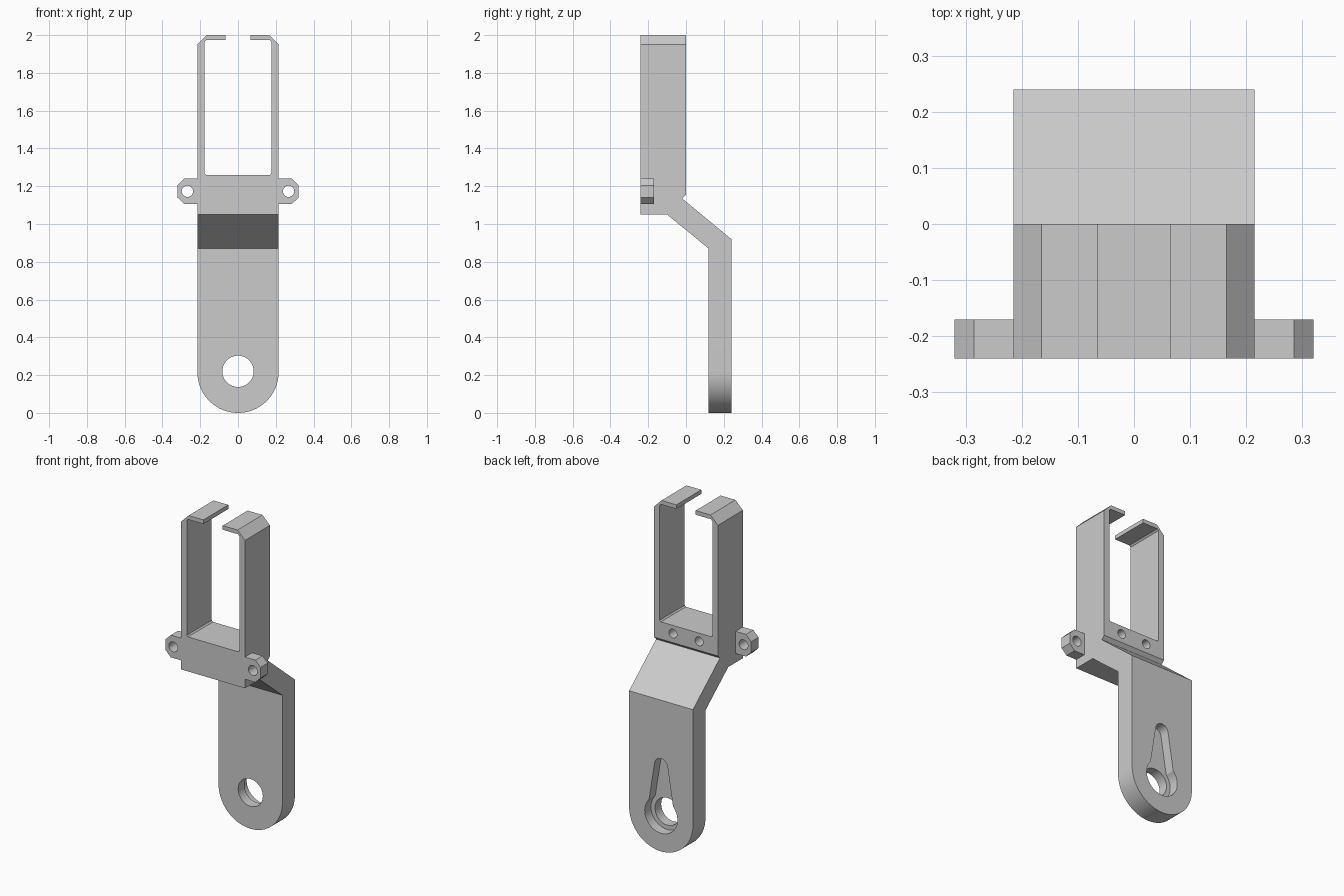
import bpy, bmesh
from math import sin, cos, pi, radians
from mathutils import Vector

if "Cube" in bpy.data.objects:
    bpy.data.objects.remove(bpy.data.objects["Cube"], do_unlink=True)

grey = bpy.data.materials.new("plain grey")
grey.use_nodes = True
grey.diffuse_color = (0.6, 0.6, 0.6, 1)
grey.node_tree.nodes["Principled BSDF"].inputs["Base Color"].default_value = (0.6, 0.6, 0.6, 1)


def prism(name, outline, axis, lo, hi):
    """Extrude an outline along x (points are y, z) or along y (points are x, z)."""
    bm = bmesh.new()
    place = (lambda a, b: (lo, a, b)) if axis == "x" else (lambda a, b: (a, lo, b))
    face = bm.faces.new([bm.verts.new(place(a, b)) for a, b in outline])
    new = bmesh.ops.extrude_face_region(bm, geom=[face])["geom"]
    shift = Vector((hi - lo, 0, 0) if axis == "x" else (0, hi - lo, 0))
    bmesh.ops.translate(bm, vec=shift, verts=[v for v in new if isinstance(v, bmesh.types.BMVert)])
    bmesh.ops.recalc_face_normals(bm, faces=bm.faces)
    mesh = bpy.data.meshes.new(name)
    bm.to_mesh(mesh)
    bm.free()
    mesh.materials.append(grey)
    obj = bpy.data.objects.new(name, mesh)
    bpy.context.collection.objects.link(obj)
    return obj


def arc(x, z, r, start=0, end=2 * pi, steps=48):
    return [(x + r * cos(start + (end - start) * i / steps),
             z + r * sin(start + (end - start) * i / steps)) for i in range(steps + 1)]


def circle(x, z, r, steps=48):
    return arc(x, z, r, steps=steps)[:-1]


def combine(target, other, operation):
    mod = target.modifiers.new(operation, "BOOLEAN")
    mod.operation = operation
    mod.solver = "EXACT"
    mod.object = other
    bpy.context.view_layer.objects.active = target
    bpy.ops.object.modifier_apply(modifier=mod.name)
    bpy.data.objects.remove(other, do_unlink=True)


# Bracket: cranked side profile
W = 0.215
side = [(-0.24, 1.05), (-0.10, 1.05), (0.12, 0.87), (0.12, -0.1), (0.24, -0.1),
        (0.24, 0.92), (-0.02, 1.135), (0, 1.155), (0, 2.1), (-0.24, 2.1)]
bracket = prism("bracket", side, "x", -0.3, 0.3)

# Front outline: rounded foot and open-topped clamp with hooked arms
arm = [(W, 1.95), (0.165, 2.0), (0.065, 2.0), (0.065, 1.975), (0.168, 1.975),
       (0.177, 1.966), (0.177, 1.268), (0.169, 1.26)]
outline = arc(0, W, W, pi, 2 * pi) + arm + [(-x, z) for x, z in reversed(arm)]
combine(bracket, prism("outline_helper", outline, "y", -0.5, 0.5), "INTERSECT")

# Screw ears, with through holes, and blind holes in the back of the clamp
for s in (-1, 1):
    ear = [(0.19, 1.105), (0.285, 1.105), (0.32, 1.14), (0.32, 1.205), (0.285, 1.24), (0.19, 1.24)]
    combine(bracket, prism("ear", [(s * x, z) for x, z in ear], "y", -0.24, -0.17), "UNION")
    combine(bracket, prism("ear_hole", circle(s * 0.268, 1.173, 0.03, 32), "y", -0.4, -0.1), "DIFFERENCE")
    combine(bracket, prism("blind_hole", circle(s * 0.088, 1.21, 0.027, 32), "y", -0.1, 0.1), "DIFFERENCE")

# Foot hole and keyhole recess in the back
combine(bracket, prism("foot_hole", circle(0, 0.22, 0.083), "y", 0, 0.4), "DIFFERENCE")
combine(bracket, prism("recess_round", circle(0, 0.22, 0.11), "y", 0.18, 0.4), "DIFFERENCE")
slot = arc(0, 0.52, 0.044, 0.17, pi - 0.17, 20) + [(-0.088, 0.25), (0.088, 0.25)]
combine(bracket, prism("recess_slot", slot, "y", 0.18, 0.4), "DIFFERENCE")

# Smooth the round walls, keep the corners crisp
bpy.ops.object.select_all(action="DESELECT")
bracket.select_set(True)
bpy.context.view_layer.objects.active = bracket
bpy.ops.object.shade_smooth_by_angle(angle=radians(25))
